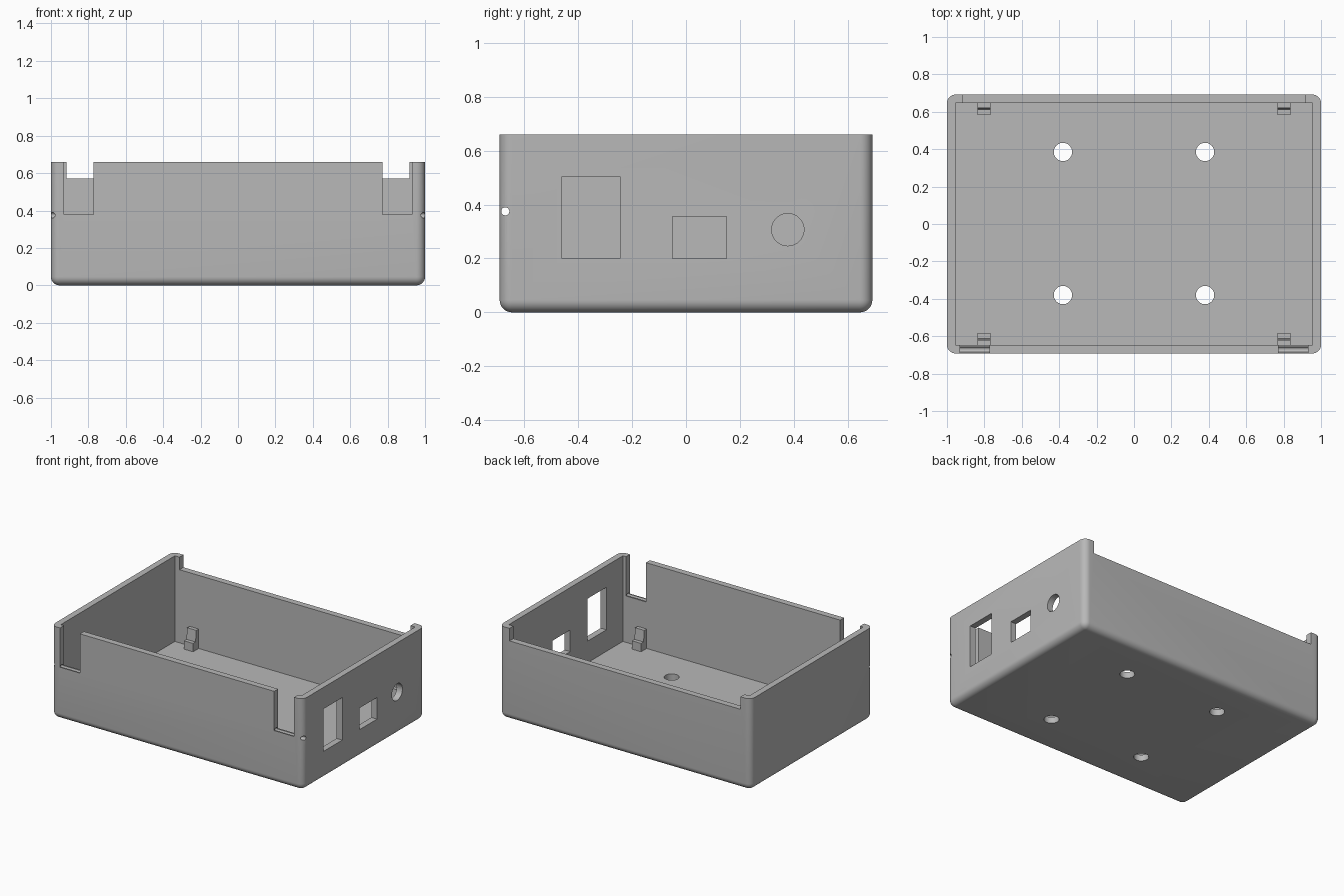
import bpy
import bmesh
from mathutils import Matrix, Vector

default = bpy.data.objects.get("Cube")
if default:
    bpy.data.objects.remove(default, do_unlink=True)

HALF_X, HALF_Y, HEIGHT, WALL = 1.0, 0.692, 0.66, 0.045

grey = bpy.data.materials.new("plain_grey")
grey.use_nodes = True
COLOUR = (0.48, 0.48, 0.48, 1)
grey.diffuse_color = COLOUR
grey.node_tree.nodes["Principled BSDF"].inputs["Base Color"].default_value = COLOUR


def finish(bm, name):
    bmesh.ops.recalc_face_normals(bm, faces=bm.faces)
    mesh = bpy.data.meshes.new(name)
    bm.to_mesh(mesh)
    bm.free()
    mesh.materials.append(grey)
    obj = bpy.data.objects.new(name, mesh)
    bpy.context.collection.objects.link(obj)
    return obj


def add_box(bm, lo, hi):
    lo, hi = Vector(lo), Vector(hi)
    size = Matrix.Diagonal((*(hi - lo), 1))
    bmesh.ops.create_cube(bm, size=1, matrix=Matrix.Translation((lo + hi) / 2) @ size)


def box(name, lo, hi):
    bm = bmesh.new()
    add_box(bm, lo, hi)
    return finish(bm, name)


def cylinder(name, centre, radius, length, axis):
    bm = bmesh.new()
    turn = Vector((0, 0, 1)).rotation_difference(Vector(axis)).to_matrix().to_4x4()
    bmesh.ops.create_cone(bm, cap_ends=True, segments=40, radius1=radius, radius2=radius,
                          depth=length, matrix=Matrix.Translation(centre) @ turn)
    return finish(bm, name)


def cut(target, cutter):
    cutter.hide_render = True
    mod = target.modifiers.new("cut", 'BOOLEAN')
    mod.operation = 'DIFFERENCE'
    mod.solver = 'EXACT'
    mod.object = cutter
    bpy.ops.object.select_all(action='DESELECT')
    bpy.context.view_layer.objects.active = target
    target.select_set(True)
    bpy.ops.object.modifier_apply(modifier=mod.name)
    bpy.data.objects.remove(cutter, do_unlink=True)


# Outer shell: every edge rounded except the top rim
bm = bmesh.new()
add_box(bm, (-HALF_X, -HALF_Y, 0), (HALF_X, HALF_Y, HEIGHT))
edges = [e for e in bm.edges if min(v.co.z for v in e.verts) < 0.01]
bmesh.ops.bevel(bm, geom=edges, offset=0.046, offset_type='OFFSET', segments=8,
                profile=0.5, affect='EDGES')
case = finish(bm, "open_case")

# Square-cornered cavity
cut(case, box("cavity", (WALL - HALF_X, WALL - HALF_Y, WALL),
              (HALF_X - WALL, HALF_Y - WALL, 1)))

# Lowered back wall between the corner posts
cut(case, box("back_cut", (-0.918, HALF_Y - WALL - 0.003, 0.57), (0.918, 1, 1)))

# Two hinge notches in the front wall
for side in (-1, 1):
    xs = sorted((side * 0.772, side * 0.93))
    cut(case, box("hinge_notch", (xs[0], -1, 0.378), (xs[1], WALL - HALF_Y + 0.003, 1)))

# Hinge pin bore running along the front wall
cut(case, cylinder("pin_bore", (0, -0.671, 0.375), 0.015, 3, (1, 0, 0)))

# Connector openings in one side wall
for y0, y1, z0, z1 in ((-0.46, -0.245, 0.2, 0.505), (-0.05, 0.15, 0.2, 0.355)):
    cut(case, box("port", (0.9, y0, z0), (1.1, y1, z1)))
cut(case, cylinder("round_port", (1, 0.378, 0.307), 0.06, 0.2, (1, 0, 0)))

# Four screw holes in the floor
for x in (-0.38, 0.38):
    for y in (-0.38, 0.385):
        cut(case, cylinder("screw_hole", (x, y, 0), 0.049, 0.3, (0, 0, 1)))

bpy.ops.object.shade_smooth_by_angle(angle=0.6)

# Stepped board supports: a low ledge with a taller stop against the wall
PROFILE = ((0.584, 0.04), (0.65, 0.04), (0.65, 0.185), (0.62, 0.185),
           (0.612, 0.105), (0.584, 0.105))
for end, end_name in ((-1, "front"), (1, "back")):
    for side, side_name in ((-1, "right"), (1, "left")):
        bm = bmesh.new()
        face = bm.faces.new([bm.verts.new((side * 0.802 - 0.036, end * y, z))
                             for y, z in PROFILE])
        extruded = bmesh.ops.extrude_face_region(bm, geom=[face])["geom"]
        bmesh.ops.translate(bm, vec=(0.072, 0, 0),
                            verts=[v for v in extruded if isinstance(v, bmesh.types.BMVert)])
        finish(bm, f"{end_name}_{side_name}_board_support")
